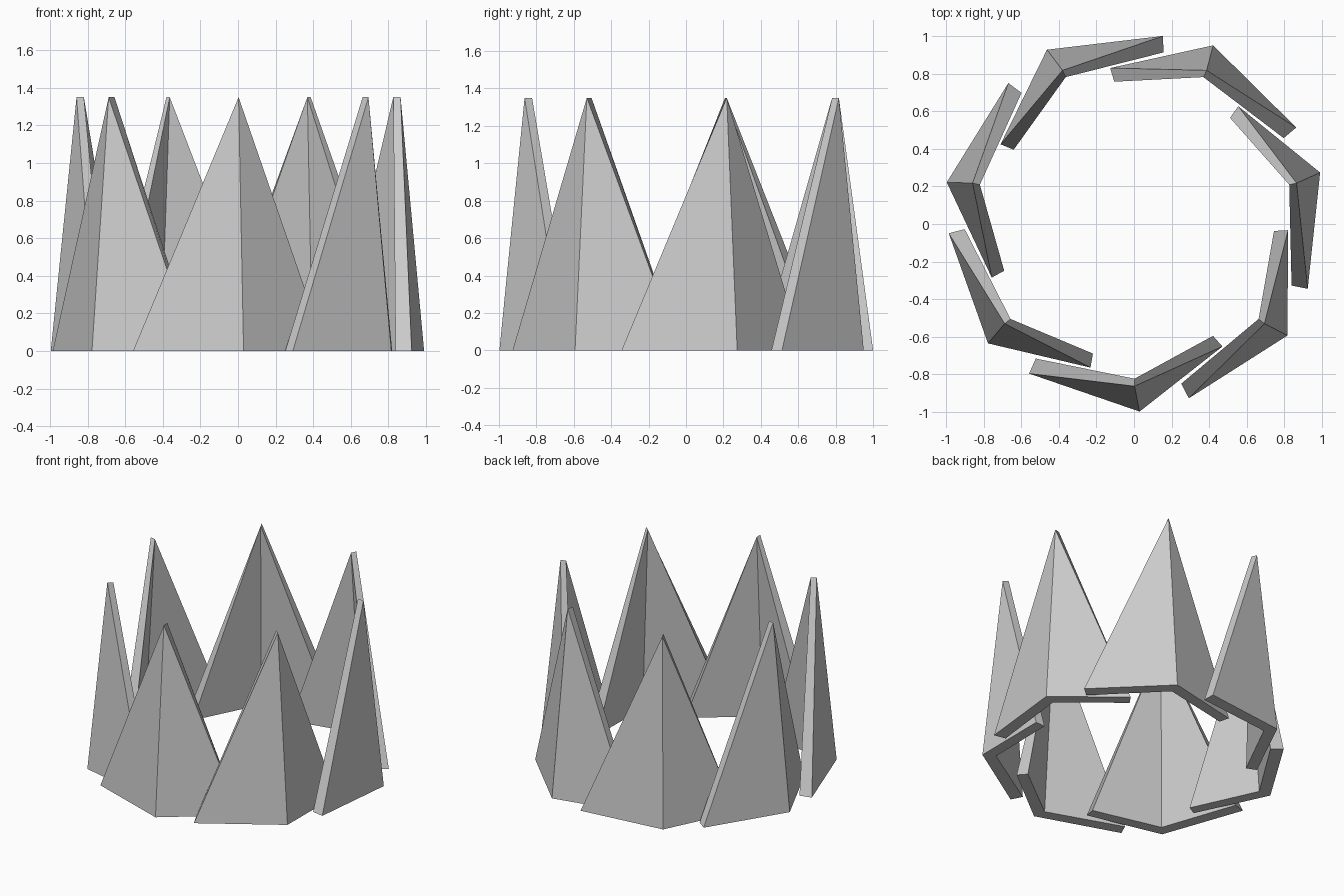
import bpy
from math import radians, sin, cos

if "Cube" in bpy.data.objects:
    bpy.data.objects.remove(bpy.data.objects["Cube"])

COUNT = 7
HEIGHT = 1.35
CX, CY = 0.003, 0.021

# V-shaped footprint: (radius, degrees from the petal's tip direction)
OUTER = [(0.991, -34.5), (1.019, 1.5), (0.819, 34.8)]
INNER = [(0.905, -35.5), (0.9275, 0.7), (0.744, 34.1)]
TIP = [(0.884, 0), (0.844, 0)]  # outer, inner

# bottom, outer pair, inner pair, two side walls
FACES = [(0, 3, 4, 1), (1, 4, 5, 2),
         (0, 1, 6), (1, 2, 6),
         (4, 3, 7), (5, 4, 7),
         (3, 0, 6, 7), (2, 5, 7, 6)]


def polar(p, turn, z):
    a = radians(p[1] + turn)
    return (CX + p[0] * cos(a), CY + p[0] * sin(a), z)


def petal(name, turn):
    verts = [polar(p, turn, 0) for p in OUTER + INNER]
    verts += [polar(p, turn, HEIGHT) for p in TIP]
    mesh = bpy.data.meshes.new(name)
    mesh.from_pydata(verts, [], FACES)
    mesh.update()
    bpy.context.collection.objects.link(bpy.data.objects.new(name, mesh))


# ring of folded, pointed petals starting at the front
for i in range(COUNT):
    petal(f"petal_{i + 1}", -90 + i * 360 / COUNT)
